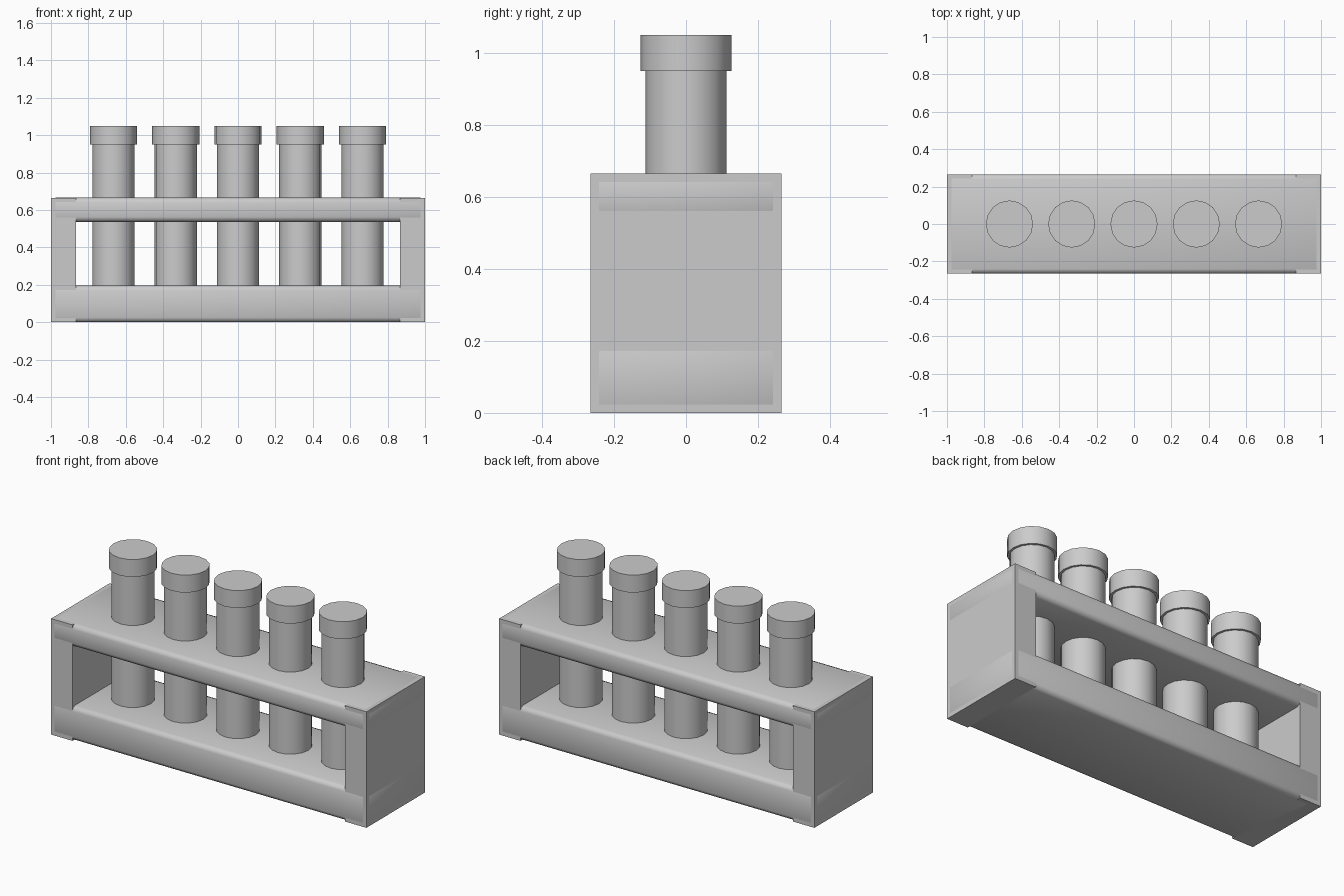
import bpy
import math

cube = bpy.data.objects.get("Cube")
if cube:
    bpy.data.objects.remove(cube, do_unlink=True)

grey = bpy.data.materials.new("light_grey")
grey.use_nodes = True
colour = (0.6, 0.6, 0.6, 1)
grey.diffuse_color = colour
grey.node_tree.nodes["Principled BSDF"].inputs["Base Color"].default_value = colour

HALF_DEPTH = 0.265
HEIGHT = 0.665
PANEL = 0.135


def box(name, x, z0, z1, width, depth):
    bpy.ops.mesh.primitive_cube_add(size=1, location=(x, 0, (z0 + z1) / 2))
    ob = bpy.context.object
    ob.name = name
    ob.scale = (width, depth, z1 - z0)
    bpy.ops.object.transform_apply(location=False, rotation=False, scale=True)
    ob.data.materials.append(grey)
    return ob


def cylinder(name, x, z0, z1, radius):
    bpy.ops.mesh.primitive_cylinder_add(
        vertices=16, radius=radius, depth=z1 - z0, location=(x, 0, (z0 + z1) / 2))
    ob = bpy.context.object
    ob.name = name
    ob.data.materials.append(grey)
    bpy.ops.object.shade_smooth_by_angle(angle=math.radians(40))


# Flat end panels
for side, sign in (("left", 1), ("right", -1)):
    box(side + "_end_panel", sign * (1 - PANEL / 2), 0, HEIGHT, PANEL, 2 * HALF_DEPTH)

# Softly rounded boards running through the panels, a hair proud of them
PROUD = 0.0006
for name, z0, z1 in (("base_board", 0, 0.195), ("upper_shelf", 0.537, HEIGHT + PROUD)):
    board = box(name, 0, z0, z1, 2 + 2 * PROUD, 2 * (HALF_DEPTH + PROUD))
    bevel = board.modifiers.new("rounded_edges", "BEVEL")
    bevel.width = 0.025
    bevel.segments = 2
    bpy.ops.object.shade_smooth()

# Row of capped tubes
for i in range(5):
    x = (i - 2) * 0.333
    cylinder(f"tube_{i + 1}", x, 0.1, 0.96, 0.113)
    cylinder(f"tube_cap_{i + 1}", x, 0.95, 1.05, 0.126)
